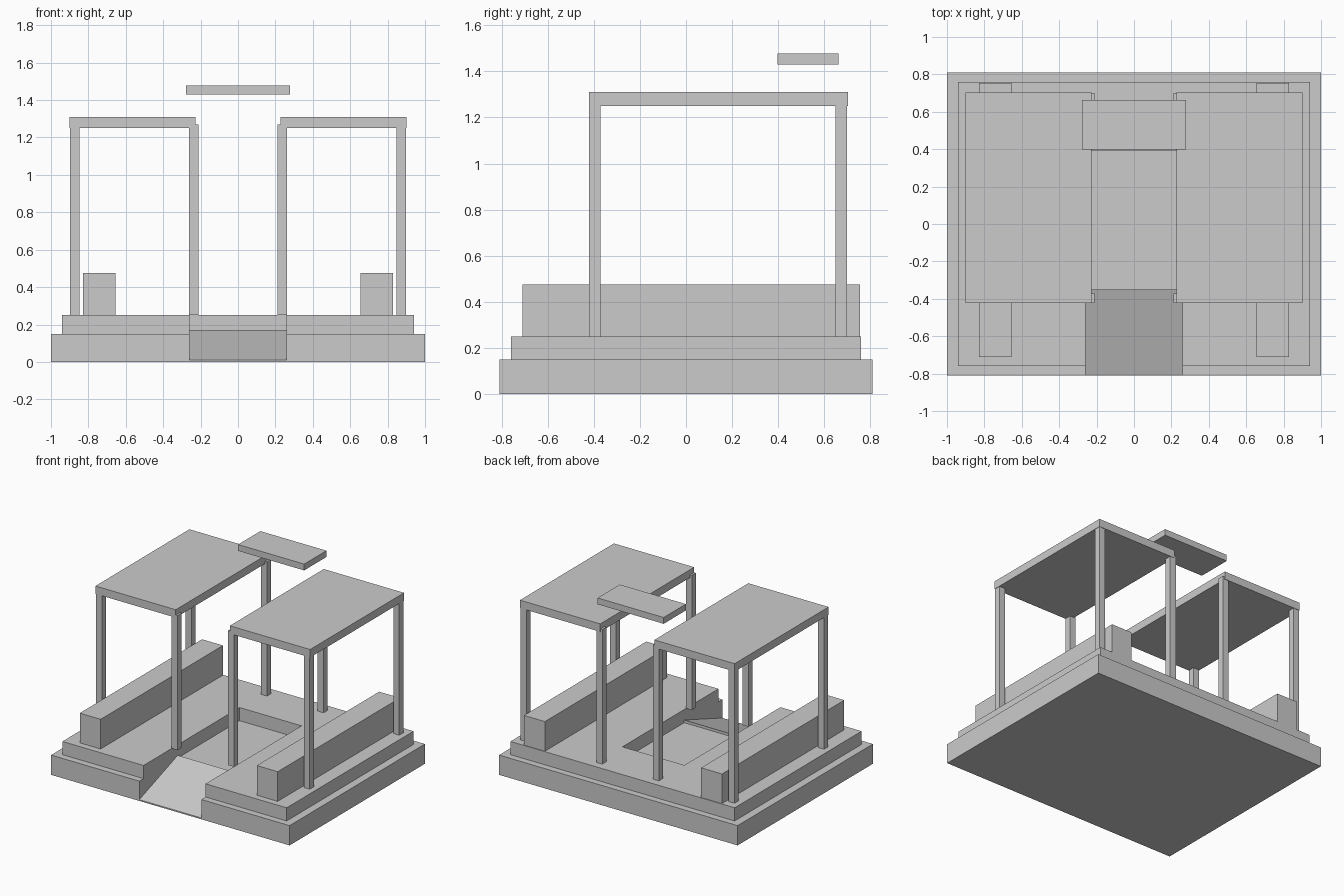
import bpy, bmesh

if "Cube" in bpy.data.objects:
    bpy.data.objects.remove(bpy.data.objects["Cube"])


def prism(name, outline, axis, lo, hi):
    """Extrude a 2D outline along an axis ('x': outline in yz, 'z': outline in xy)."""
    def place(p, t):
        return (t, p[0], p[1]) if axis == 'x' else (p[0], p[1], t)
    bm = bmesh.new()
    face = bm.faces.new([bm.verts.new(place(p, lo)) for p in outline])
    ext = bmesh.ops.extrude_face_region(bm, geom=[face])
    shift = (hi - lo, 0, 0) if axis == 'x' else (0, 0, hi - lo)
    verts = [v for v in ext['geom'] if isinstance(v, bmesh.types.BMVert)]
    bmesh.ops.translate(bm, verts=verts, vec=shift)
    bmesh.ops.recalc_face_normals(bm, faces=bm.faces[:])
    mesh = bpy.data.meshes.new(name)
    bm.to_mesh(mesh)
    bm.free()
    obj = bpy.data.objects.new(name, mesh)
    bpy.context.collection.objects.link(obj)
    return obj


def box(name, x0, x1, y0, y1, z0, z1):
    return prism(name, [(x0, y0), (x1, y0), (x1, y1), (x0, y1)], 'z', z0, z1)


W = 0.26            # half width of ramp and sunken channel
RAMP_BACK = -0.35   # y of ramp top edge

# Lower plinth with the entrance slope cut into it
plinth = box("lower_plinth", -1, 1, -0.81, 0.81, 0, 0.15)
slope_y = -0.81 + 0.46 * (0.14 / 0.16)      # where the slope reaches the plinth top
d = 0.1
cutter = prism("ramp_cutter", [(-0.81 - d, 0.01 - d * 0.16 / 0.46),
                               (slope_y + d, 0.15 + d * 0.16 / 0.46),
                               (-0.81 - d, 0.15 + d * 0.16 / 0.46)], 'x', -W, W)
cutter.hide_render = True
cutter.hide_viewport = True
cut = plinth.modifiers.new("ramp_cut", 'BOOLEAN')
cut.operation = 'DIFFERENCE'
cut.solver = 'EXACT'
cut.object = cutter

# Raised lip at the top of the ramp
prism("ramp_lip", [(slope_y, 0.15), (RAMP_BACK, 0.15), (RAMP_BACK, 0.17)], 'x', -W, W)

# Upper platform, U-shaped around the sunken channel
prism("upper_platform", [(-0.94, -0.76), (-W, -0.76), (-W, 0.39), (W, 0.39),
                         (W, -0.76), (0.94, -0.76), (0.94, 0.76), (-0.94, 0.76)],
      'z', 0.15, 0.25)

# Mirrored pavilions: bench, posts and flat roof on each side
for side, s in (("left", -1), ("right", 1)):
    def side_box(name, x0, x1, *rest):
        a, b = sorted((s * x0, s * x1))
        box(f"{side}_{name}", a, b, *rest)

    side_box("bench", 0.655, 0.83, -0.71, 0.755, 0.25, 0.475)
    side_box("roof", 0.227, 0.90, -0.422, 0.703, 1.25, 1.31)
    for end, y in (("front", -0.422), ("back", 0.65)):
        side_box(f"{end}_inner_post", 0.212, 0.262, y, y + 0.05, 0.25, 1.27)
        side_box(f"{end}_outer_post", 0.847, 0.897, y, y + 0.05, 0.25, 1.25)

# Floating canopy slab
box("canopy_slab", -0.277, 0.277, 0.397, 0.663, 1.43, 1.478)
